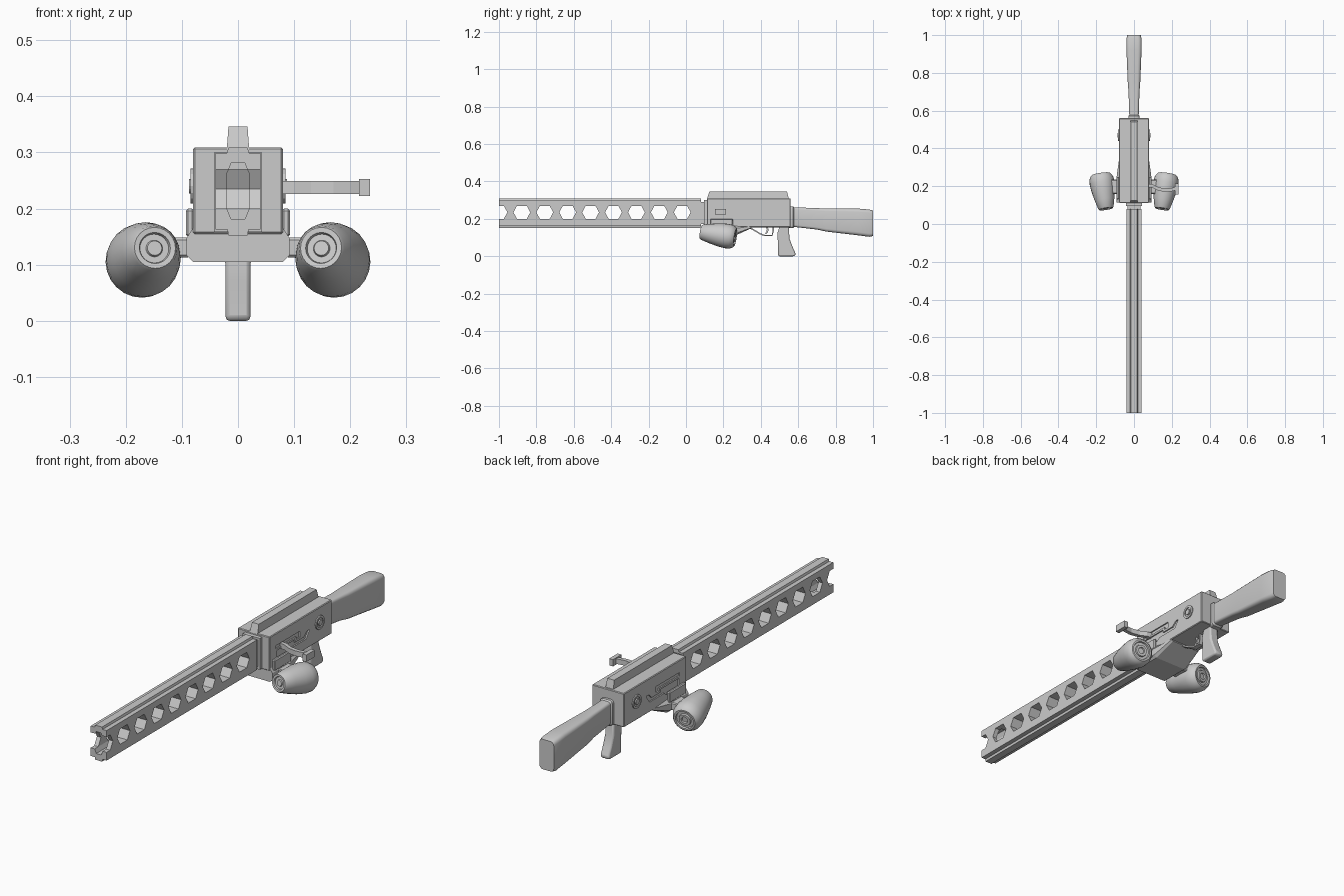
import bpy, bmesh, math
from mathutils import Vector, Matrix

if "Cube" in bpy.data.objects:
    bpy.data.objects.remove(bpy.data.objects["Cube"])


def make(name, bm, bevel=0, segments=1, mirror=False, smooth=False):
    bmesh.ops.recalc_face_normals(bm, faces=bm.faces)
    me = bpy.data.meshes.new(name)
    bm.to_mesh(me)
    bm.free()
    ob = bpy.data.objects.new(name, me)
    bpy.context.collection.objects.link(ob)
    if mirror:
        ob.modifiers.new("Mirror", 'MIRROR').use_mirror_merge = False
    if bevel:
        m = ob.modifiers.new("Bevel", 'BEVEL')
        m.width, m.segments, m.limit_method = bevel, segments, 'ANGLE'
    if smooth:
        bpy.ops.object.select_all(action='DESELECT')
        ob.select_set(True)
        bpy.context.view_layer.objects.active = ob
        bpy.ops.object.shade_smooth_by_angle(angle=math.radians(32))
    return ob


def loft(bm, rings):
    loops = [[bm.verts.new(p) for p in r] for r in rings]
    n = len(loops[0])
    for a, b in zip(loops, loops[1:]):
        for i in range(n):
            bm.faces.new((a[i], a[(i + 1) % n], b[(i + 1) % n], b[i]))
    bm.faces.new(loops[0])
    bm.faces.new(loops[-1])


def side_prism(bm, pts, x0, x1):
    loft(bm, [[(x, y, z) for y, z in pts] for x in (x0, x1)])


def front_prism(bm, pts, y0, y1):
    loft(bm, [[(x, y, z) for x, z in pts] for y in (y0, y1)])


def rect(a0, a1, b0, b1):
    return [(a0, b0), (a1, b0), (a1, b1), (a0, b1)]


def side_part(name, pts, x0, x1, **kw):
    bm = bmesh.new()
    side_prism(bm, pts, x0, x1)
    return make(name, bm, **kw)


def cut(target, cutter):
    m = target.modifiers.new("Cut", 'BOOLEAN')
    m.operation, m.object, m.solver = 'DIFFERENCE', cutter, 'EXACT'
    cutter.hide_render = True
    cutter.hide_viewport = True


def strip(name, path, thick, x0, x1):
    # ribbon following a path in the side plane
    p = [Vector(q) for q in path]
    left, right = [], []
    for i, q in enumerate(p):
        d = (p[min(i + 1, len(p) - 1)] - p[max(i - 1, 0)]).normalized()
        n = Vector((-d.y, d.x)) * thick / 2
        left.append(tuple(q + n))
        right.append(tuple(q - n))
    return side_part(name, left + right[::-1], x0, x1)


# Barrel: bar with a ridge above and below
half = [(.017, .152), (.019, .163), (.04, .163), (.04, .299), (.02, .299), (.017, .309)]
bm = bmesh.new()
front_prism(bm, half + [(-x, z) for x, z in half[::-1]], -1, .08)
barrel = make("barrel", bm)

# Hexagonal windows; the first one is halved by the muzzle
bm = bmesh.new()
for i in range(9):
    c = -1 + i * .1225
    side_prism(bm, [(c - .045, .235), (c - .026, .27), (c + .026, .27),
                    (c + .045, .235), (c + .026, .2), (c - .026, .2)], -.1, .1)
cut(barrel, make("window_cutter", bm))
bm = bmesh.new()
front_prism(bm, [(-.02, .2), (-.012, .181), (.012, .181), (.02, .2),
                 (.02, .262), (.012, .281), (-.012, .281), (-.02, .262)], -1.1, -.89)
cut(barrel, make("bore_cutter", bm))

# Neck between barrel and receiver
bm = bmesh.new()
front_prism(bm, rect(-.034, .034, .172, .29), .07, .1)
front_prism(bm, rect(-.043, .043, .158, .3), .095, .12)
make("barrel_neck", bm)

# Receiver with recessed side panels
receiver = side_part("receiver", [(.112, .309), (.56, .309), (.56, .155), (.112, .155)],
                     -.08, .08, bevel=.003)
bm = bmesh.new()
slot = [(.16, .253), (.33, .253), (.33, .225), (.305, .225), (.305, .237), (.16, .237)]
panel = [(.165, .228), (.295, .228), (.295, .215), (.36, .215), (.38, .235),
         (.40, .235), (.375, .2), (.27, .2), (.24, .18), (.165, .18)]
for s in (-1, 1):
    side_prism(bm, slot, s * .074, s * .1)
    side_prism(bm, panel, s * .074, s * .1)
cut(receiver, make("panel_cutter", bm))

# Top rail
bm = bmesh.new()
loft(bm, [[(-.02, .112, .305), (.02, .112, .305), (.02, .55, .305), (-.02, .55, .305)],
          [(-.017, .125, .346), (.017, .125, .346), (.017, .54, .346), (-.017, .54, .346)]])
make("top_rail", bm)

# Side bolts: outer ring with raised centre
bm = bmesh.new()
prof = [(.078, .031), (.085, .031), (.085, .021), (.081, .021), (.081, .013), (.087, .013)]
loft(bm, [[(x, .47 + r * math.cos(a * math.pi / 8), .24 + r * math.sin(a * math.pi / 8))
           for a in range(16)] for x, r in prof])
make("side_bolt", bm, mirror=True)

# Lower magazine housing, chamfered and sloped at the back
bm = bmesh.new()
low = [(-.08, .105), (.08, .105), (.092, .117), (.092, .147), (.08, .165), (-.08, .165),
       (-.092, .147), (-.092, .117)]
loft(bm, [[(x, .115, z) for x, z in low], [(x, .25, z) for x, z in low],
          [(x * .85, .35, .15 + (z - .105) * .25) for x, z in low]])
make("magazine_housing", bm)

# Magazine arms
bm = bmesh.new()
front_prism(bm, rect(.085, .13, .113, .148), .16, .235)
front_prism(bm, rect(.078, .093, .15, .2), .13, .25)
make("magazine_arm", bm, bevel=.004, mirror=True)

# Tapered drum magazines, tilted down and outwards to the rear
a, b = Vector((.148, .08, .13)), Vector((.176, .262, .101))
rot = (b - a).to_track_quat('Z', 'Y').to_matrix().to_4x4()
mat = Matrix.Translation(a) @ rot
prof = [(.003, .013), (.008, .015), (.008, .026), (.001, .028), (0, .037), (.006, .041),
        (.05, .052), (.10, .062), (.14, .066), (.165, .064), (.18, .057), (.188, .049),
        (.188, .041), (.18, .039), (.18, .028), (.187, .026), (.187, .015), (.181, .013)]
bm = bmesh.new()
loft(bm, [[mat @ Vector((r * math.cos(t * math.pi / 12), r * math.sin(t * math.pi / 12), h))
           for t in range(24)] for h, r in prof])
make("drum_magazine", bm, mirror=True, smooth=True)

# Charging handle: curved arm with an end plate
bm = bmesh.new()
arm = [(.07, .205), (.10, .2), (.13, .185), (.17, .178), (.20, .182), (.228, .19)]
loft(bm, [[(x, y - .009, .226), (x, y + .009, .226), (x, y + .009, .249), (x, y - .009, .249)]
          for x, y in arm])
side_prism(bm, rect(.155, .215, .222, .253), .216, .235)
make("charging_handle", bm)

# Stock: rounded rectangle sections lofted to the rear
bm = bmesh.new()
rings = []
for y, w, z0, z1 in [(.55, .03, .15, .267), (.572, .03, .15, .267), (.578, .025, .157, .262),
                     (.70, .029, .143, .257), (.75, .033, .132, .256), (.92, .04, .112, .255),
                     (.98, .04, .104, .25), (1, .036, .108, .244)]:
    ring = []
    r = w * .45
    for cx, cz, st in [(1, 1, 0), (-1, 1, 90), (-1, -1, 180), (1, -1, 270)]:
        ox = cx * (w - r)
        oz = z1 - r if cz > 0 else z0 + r
        for k in range(4):
            t = math.radians(st + k * 30)
            ring.append((ox + r * math.cos(t), y, oz + r * math.sin(t)))
    rings.append(ring)
loft(bm, rings)
make("stock", bm, smooth=True)

# Pistol grip
side_part("pistol_grip", [(.492, .003), (.5, 0), (.58, 0), (.587, .012), (.57, .05), (.553, .095),
                          (.55, .16), (.5, .16), (.488, .12), (.492, .07)],
          -.022, .022, bevel=.008, segments=2, smooth=True)

# Trigger guard and trigger
strip("trigger_guard", [(.33, .158), (.36, .142), (.395, .121), (.42, .111), (.46, .111),
                        (.466, .135), (.466, .158)], .007, -.012, .012)
strip("trigger", [(.43, .16), (.437, .143), (.434, .13), (.425, .12)], .009, -.005, .005)
